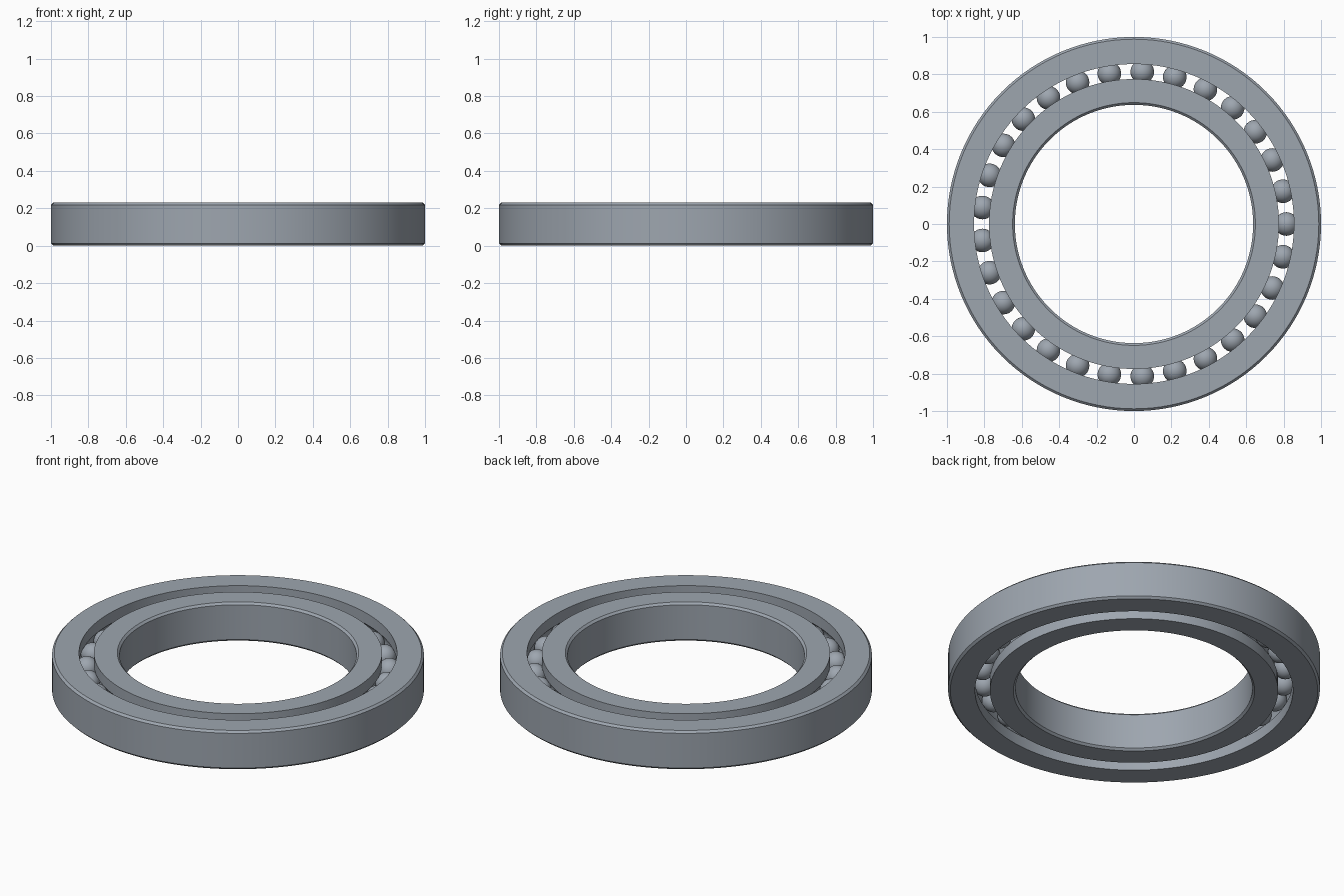
import bpy, bmesh, math
from mathutils import Vector

if "Cube" in bpy.data.objects:
    bpy.data.objects.remove(bpy.data.objects["Cube"], do_unlink=True)

HEIGHT = 0.23
MID = HEIGHT / 2
PITCH = 0.815          # radius of the circle of balls
BALL = 0.063
BALLS = 29
CHAMFER = 0.012
SEGMENTS = 128


def make_material(name, colour):
    mat = bpy.data.materials.new(name)
    mat.use_nodes = True
    mat.diffuse_color = colour
    mat.node_tree.nodes["Principled BSDF"].inputs["Base Color"].default_value = colour
    return mat


steel = make_material("steel grey", (0.34, 0.38, 0.43, 1))


def finish(bm, name, sharp_angle):
    bmesh.ops.recalc_face_normals(bm, faces=bm.faces)
    mesh = bpy.data.meshes.new(name)
    bm.to_mesh(mesh)
    bm.free()
    mesh.materials.append(steel)
    obj = bpy.data.objects.new(name, mesh)
    bpy.context.collection.objects.link(obj)
    bpy.ops.object.select_all(action="DESELECT")
    obj.select_set(True)
    bpy.context.view_layer.objects.active = obj
    bpy.ops.object.shade_smooth_by_angle(angle=math.radians(sharp_angle))
    return obj


def race(name, plain, grooved):
    """Lathe a ring with a chamfered plain wall and a ball groove in the other."""
    side = 1 if plain > grooved else -1
    profile = [(grooved, 0), (plain - side * CHAMFER, 0), (plain, CHAMFER),
               (plain, HEIGHT - CHAMFER), (plain - side * CHAMFER, HEIGHT),
               (grooved, HEIGHT)]
    # groove arc, from its upper lip to its lower lip
    half = math.acos(abs(grooved - PITCH) / BALL)
    steps = 12
    for i in range(steps + 1):
        a = half - 2 * half * i / steps
        profile.append((PITCH + side * BALL * math.cos(a), MID + BALL * math.sin(a)))

    bm = bmesh.new()
    rings = []
    for s in range(SEGMENTS):
        t = math.tau * s / SEGMENTS
        rings.append([bm.verts.new((r * math.cos(t), r * math.sin(t), z))
                      for r, z in profile])
    n = len(profile)
    for s in range(SEGMENTS):
        a, b = rings[s], rings[(s + 1) % SEGMENTS]
        for i in range(n):
            j = (i + 1) % n
            bm.faces.new((a[i], b[i], b[j], a[j]))
    return finish(bm, name, 30)


race("outer_race", 1.0, 0.855)
race("inner_race", 0.637, 0.775)

# Balls evenly spaced between the races
for k in range(BALLS):
    t = math.tau * k / BALLS
    bm = bmesh.new()
    bmesh.ops.create_uvsphere(bm, u_segments=32, v_segments=16, radius=BALL)
    bmesh.ops.translate(bm, verts=bm.verts,
                        vec=Vector((PITCH * math.cos(t), PITCH * math.sin(t), MID)))
    finish(bm, f"ball_{k + 1}", 60)
